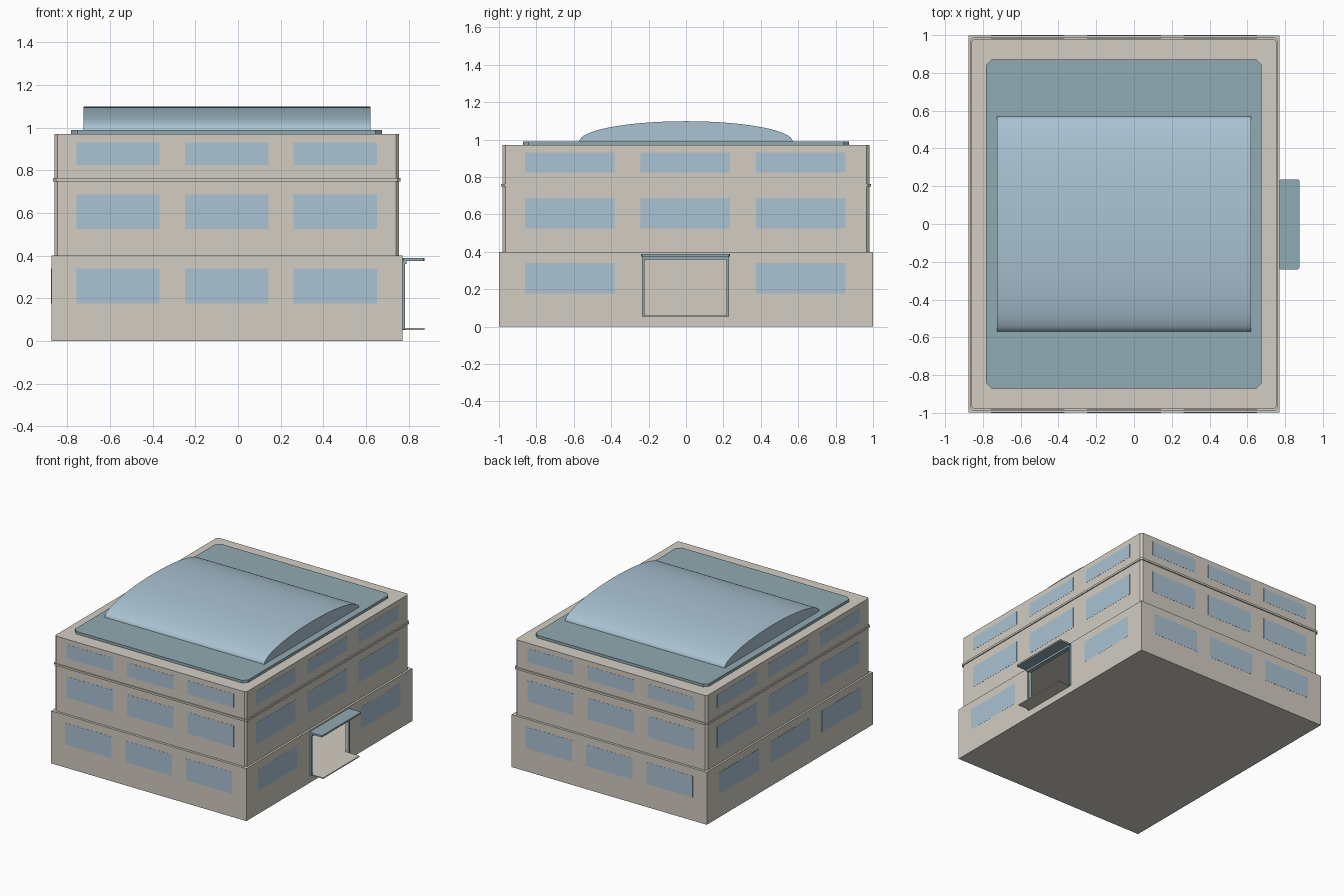
import bpy, bmesh, math
from mathutils import Vector

cube = bpy.data.objects.get("Cube")
if cube:
    bpy.data.objects.remove(cube, do_unlink=True)


def material(name, rgb):
    m = bpy.data.materials.new(name)
    m.use_nodes = True
    m.diffuse_color = (*rgb, 1)
    m.node_tree.nodes["Principled BSDF"].inputs["Base Color"].default_value = (*rgb, 1)
    return m


STONE = material("warm stone", (0.65, 0.61, 0.54))
GLASS = material("pale blue glass", (0.40, 0.54, 0.645))
TEAL = material("grey teal", (0.28, 0.405, 0.445))


def finish(name, bm, mat):
    bmesh.ops.recalc_face_normals(bm, faces=bm.faces)
    mesh = bpy.data.meshes.new(name)
    bm.to_mesh(mesh)
    bm.free()
    mesh.materials.append(mat)
    ob = bpy.data.objects.new(name, mesh)
    bpy.context.collection.objects.link(ob)
    return ob


def box(name, x, y, z, mat, chamfer=0):
    """Box from three (low, high) ranges, optionally with chamfered upright edges."""
    bm = bmesh.new()
    bmesh.ops.create_cube(bm, size=1)
    for v in bm.verts:
        v.co = Vector([(r[0] + r[1]) / 2 + c * (r[1] - r[0]) for c, r in zip(v.co, (x, y, z))])
    if chamfer:
        upright = [e for e in bm.edges if abs(e.verts[0].co.z - e.verts[1].co.z) > 1e-5]
        bmesh.ops.bevel(bm, geom=upright, offset=chamfer, segments=1, affect='EDGES')
    return finish(name, bm, mat)


def cut(target, cutter):
    """Subtract the cutter from the target and discard it."""
    cutter.hide_render = True
    mod = target.modifiers.new("cut", 'BOOLEAN')
    mod.operation, mod.solver, mod.object = 'DIFFERENCE', 'EXACT', cutter
    bpy.context.view_layer.objects.active = target
    bpy.ops.object.modifier_apply(modifier=mod.name)
    bpy.data.objects.remove(cutter, do_unlink=True)


CX = -0.053  # centre of the building in x

# Ground storey: hollow lobby with a doorway on the +x side
base = box("ground_storey", (-0.875, 0.77), (-0.999, 0.999), (0, 0.40), STONE)
cut(base, box("lobby_space", (-0.815, 0.755), (-0.985, 0.985), (0.06, 0.38), STONE))
cut(base, box("doorway_space", (0.70, 0.80), (-0.222, 0.217), (0.06, 0.362), STONE))

# Upper storeys and the thin ledge between them
box("upper_storeys", (-0.86, 0.754), (-0.98, 0.98), (0.40, 0.97), STONE, 0.014)
box("ledge", (-0.867, 0.761), (-0.988, 0.988), (0.748, 0.763), STONE, 0.014)

# Roof slab
box("roof_slab", (-0.783, 0.675), (-0.872, 0.872), (0.97, 0.99), TEAL, 0.03)

# Vaulted skylight: half-ellipse profile extruded along x
bm = bmesh.new()
steps = 32
arc = [(0.57 * math.cos(math.pi * i / steps), 0.99 + 0.108 * math.sin(math.pi * i / steps))
       for i in range(steps + 1)]
end = bm.faces.new([bm.verts.new((-0.725, y, z)) for y, z in arc])
new = bmesh.ops.extrude_face_region(bm, geom=[end])["geom"]
bmesh.ops.translate(bm, vec=(1.345, 0, 0), verts=[g for g in new if isinstance(g, bmesh.types.BMVert)])
skylight = finish("vaulted_skylight", bm, GLASS)
bpy.ops.object.select_all(action='DESELECT')
skylight.select_set(True)
bpy.context.view_layer.objects.active = skylight
bpy.ops.object.shade_smooth_by_angle(angle=math.radians(40))

# Windows: three per storey on each side, except at the doorway
PROUD = 0.001
storeys = [  # name, bottom, top, half depth in x, half depth in y
    ("ground", 0.177, 0.34, 0.8225, 0.999),
    ("middle", 0.525, 0.687, 0.807, 0.98),
    ("top", 0.825, 0.93, 0.807, 0.98),
]
for name, low, high, hx, hy in storeys:
    for i in (-1, 0, 1):
        x, y = CX + i * 0.509, i * 0.618 - 0.004
        for side, s in (("front", -1), ("back", 1)):
            span = sorted((s * (hy - 0.002), s * (hy + PROUD)))
            box(f"{name}_{side}_window", (x - 0.195, x + 0.195), span, (low, high), GLASS)
        for side, s in (("left", 1), ("right", -1)):
            if name == "ground" and s == 1 and i == 0:
                continue
            span = sorted((CX + s * (hx - 0.002), CX + s * (hx + PROUD)))
            box(f"{name}_{side}_window", span, (y - 0.239, y + 0.239), (low, high), GLASS)

# Entrance: canopy, lintel, posts and doorstep
box("canopy", (0.77, 0.875), (-0.24, 0.235), (0.375, 0.388), TEAL, 0.006)
box("door_lintel", (0.765, 0.79), (-0.235, 0.23), (0.36, 0.375), TEAL)
for y in (-0.235, 0.217):
    box("door_post", (0.765, 0.783), (y, y + 0.013), (0.055, 0.362), TEAL)
box("doorstep", (0.76, 0.873), (-0.222, 0.217), (0.052, 0.06), STONE)
